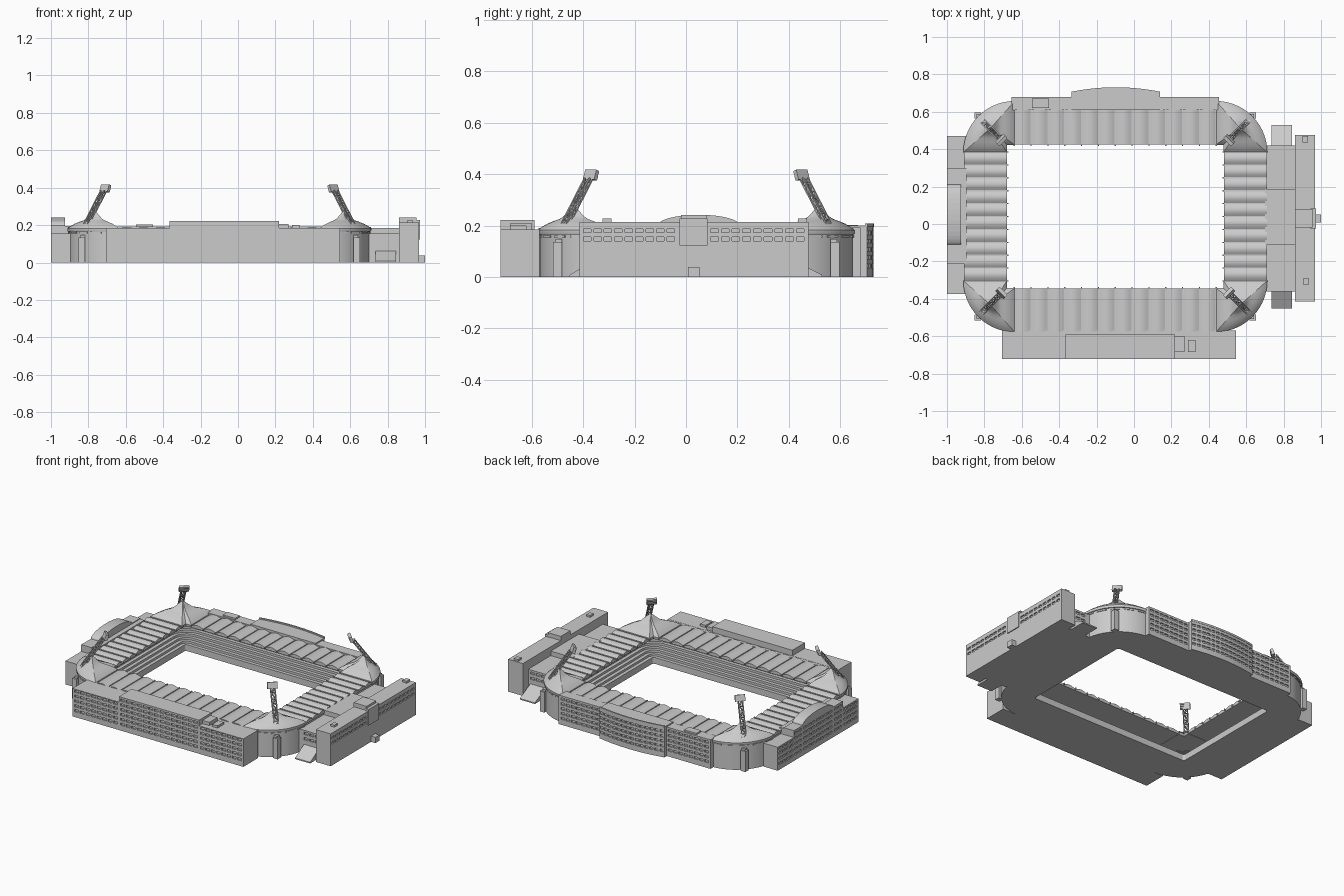
import bpy, bmesh
from math import sin, cos, pi, sqrt
from mathutils import Vector

if "Cube" in bpy.data.objects:
    bpy.data.objects.remove(bpy.data.objects["Cube"])

CX, CY = -0.10, 0.04          # centre of the stadium bowl


def make(name, parts, smooth=False):
    me = bpy.data.meshes.new(name)
    bm = bmesh.new()
    for verts, faces in parts:
        vs = [bm.verts.new(v) for v in verts]
        for f in faces:
            bm.faces.new([vs[i] for i in f])
    bmesh.ops.recalc_face_normals(bm, faces=bm.faces)
    bm.to_mesh(me)
    bm.free()
    if smooth:
        me.shade_smooth()
        me.set_sharp_from_angle(angle=0.5)
    ob = bpy.data.objects.new(name, me)
    bpy.context.collection.objects.link(ob)
    return ob


def loft(loops, closed=False, caps=True):
    n, m = len(loops[0]), len(loops)
    faces = []
    for k in range(m if closed else m - 1):
        a, b = k * n, ((k + 1) % m) * n
        faces += [(a + i, a + (i + 1) % n, b + (i + 1) % n, b + i) for i in range(n)]
    if caps and not closed:
        faces += [tuple(range(n)), tuple(range((m - 1) * n, m * n))]
    return [p for l in loops for p in l], faces


def prism(pts, axis, a0, a1):
    place = {'x': lambda u, v, a: (a, u, v), 'y': lambda u, v, a: (u, a, v),
             'z': lambda u, v, a: (u, v, a)}[axis]
    return loft([[place(u, v, a) for u, v in pts] for a in (a0, a1)])


def box(x0, x1, y0, y1, z0, z1):
    return prism([(x0, y0), (x1, y0), (x1, y1), (x0, y1)], 'z', z0, z1)


def beam(a, b, w, d=None):
    a, b, d = Vector(a), Vector(b), d or w
    q = (b - a).to_track_quat('Z', 'Y')
    offs = [q @ Vector((i * w / 2, j * d / 2, 0)) for i, j in ((-1, -1), (1, -1), (1, 1), (-1, 1))]
    return loft([[p + o for o in offs] for p in (a, b)])


def cut(ob, boxes):
    """Recess windows into a building."""
    cutter = make("window_cutter", boxes)
    cutter.hide_render = True
    mod = ob.modifiers.new("windows", 'BOOLEAN')
    mod.operation, mod.solver, mod.object = 'DIFFERENCE', 'EXACT', cutter
    dg = bpy.context.evaluated_depsgraph_get()
    ob.data = bpy.data.meshes.new_from_object(ob.evaluated_get(dg))
    ob.modifiers.clear()
    bpy.data.objects.remove(cutter)


def windows(axis, at, lo, hi, n, rows, h=0.015, depth=0.008):
    """Boxes straddling a wall; 'at' is a coordinate or a function of position."""
    out, pitch = [], (hi - lo) / n
    for i in range(n):
        c = lo + (i + 0.5) * pitch
        a = at(c) if callable(at) else at
        for z in rows:
            s = (c - pitch * .36, c + pitch * .36)
            t = (a - depth, a + depth)
            out.append(box(*(s + t if axis == 'x' else t + s), z - h / 2, z + h / 2))
    return out


def ring(hx, hy, r, z, n=12):
    pts = []
    for k, (sx, sy) in enumerate(((1, 1), (-1, 1), (-1, -1), (1, -1))):
        for i in range(n + 1):
            a = pi / 2 * (k + i / n)
            pts.append((CX + sx * (hx - r) + r * cos(a), CY + sy * (hy - r) + r * sin(a), z))
    return pts


# Bowl: outer wall and stepped seating down to the pitch opening
loops = [ring(.805, .61, .27, 0), ring(.805, .61, .27, .176), ring(.785, .59, .25, .176)]
ROWS = 9
for k in range(ROWS):
    z = .158 - .0145 * k
    for t in (k / ROWS, (k + 1) / ROWS):
        loops.append(ring(.785 - .2 * t, .59 - .2 * t, .25 - .235 * t, z))
loops.append(ring(.585, .39, .015, 0))
make("seating_bowl", [loft(loops, closed=True)], True)


# Scalloped roofs over the four straight stands
def roof(name, axis, lo, hi, n, outer, inner):
    p = (hi - lo) / n
    prof = [(lo, .168)]
    for i in range(n):
        prof += [(lo + p * (i + j / 6), .177 + .014 * sin(pi * j / 6)) for j in range(6)]
    prof += [(hi, .177), (hi, .168)]
    make(name, [prism(prof, 'y' if axis == 'x' else 'x', outer, inner)], True)
    tip = inner + (.008 if inner > outer else -.008)
    ribs = []
    for i in range(n + 1):
        c = lo + p * i
        place = (lambda v: (c, v, .178)) if axis == 'x' else (lambda v: (v, c, .178))
        ribs.append(beam(place(outer), place(tip), .006, .012))
    make(name + "_ribs", ribs)


roof("front_roof", 'x', -.64, .44, 12, -.575, -.345)
roof("back_roof", 'x', -.64, .44, 12, .62, .425)
roof("left_roof", 'y', -.305, .385, 10, -.91, -.68)
roof("right_roof", 'y', -.305, .385, 10, .71, .48)

# Four corners: tent roof, wall slits, stair pillar, leaning floodlight
AX, AY = .665, .475
base = [(.54 + .27 * cos(pi / 2 * i / 14), .345 + .27 * sin(pi / 2 * i / 14)) for i in range(15)]
base += [(.54, .5), (.54, .385), (.58, .385), (.58, .345), (.69, .345)]
profile = [(1, .166), (1.02, .172), (1.02, .182), (.9, .195), (.75, .207), (.58, .217),
           (.42, .225), (.3, .235), (.18, .252), (.08, .268), (.02, .274)]
for sx, sy, tag in ((-1, -1, "front_left"), (1, -1, "front_right"),
                    (-1, 1, "back_left"), (1, 1, "back_right")):
    P = lambda x, y, z: (CX + sx * x, CY + sy * y, z)
    make(tag + "_corner_roof", [loft([[P(AX + (x - AX) * t, AY + (y - AY) * t, z) for x, y in base]
                                      for t, z in profile])], True)
    arc = lambda a, r, z: P(.535 + r * cos(a), .34 + r * sin(a), z)
    slits = [beam(arc(pi / 2 * (k + .15) / 5, .271, .158), arc(pi / 2 * (k + .85) / 5, .271, .158), .008)
             for k in range(5)]
    make(tag + "_corner_slits", slits)
    make(tag + "_stair_pillar", [beam(P(.735, .54, 0), P(.735, .54, .135), .034),
                                 beam(P(.73, .535, .135), P(.73, .535, .147), .024)])
    # lattice mast
    foot, top = Vector((.715, .515, .195)), Vector((.618, .418, .385))
    perp, diag = Vector((1, -1, 0)) / sqrt(2), Vector((1, 1, 0)) / sqrt(2)
    at = lambda t, i, j: P(*(foot.lerp(top, t) + perp * .013 * i + diag * .009 * j))
    parts = [beam(at(0, i, j), at(1, i, j), .006) for i in (-1, 1) for j in (-1, 1)]
    N = 7
    for k in range(N):
        s = 1 if k % 2 else -1
        for j in (-1, 1):
            parts.append(beam(at(k / N, s, j), at((k + 1) / N, -s, j), .004))
            parts.append(beam(at(k / N, -1, j), at(k / N, 1, j), .004))
            parts.append(beam(at(k / N, j, s), at((k + 1) / N, j, -s), .004))
    make(tag + "_mast", parts)
    # lamp head: tilted panel with lamp rows
    up = Vector((-.25, -.25, 1)).normalized()
    c = Vector((.61, .41, .396))
    out = perp.cross(up)
    if out.dot(diag) > 0:
        out = -out
    H = lambda u, v, w: P(*(c + perp * u + up * v + out * w))

    def slab(u, v0, v1, w0, w1):
        return loft([[H(a, b, w) for a, b in ((-u, v0), (u, v0), (u, v1), (-u, v1))] for w in (w0, w1)])
    make(tag + "_lamp_head", [slab(.031, -.02, .02, -.008, .008)] +
         [slab(.027, v - .004, v + .004, .008, .013) for v in (-.012, 0, .012)])

# Front building with raised middle
F = [.043, .075, .107, .139, .171]
ob = make("front_building", [prism([(-.705, 0), (.545, 0), (.545, .185), (.22, .185), (.22, .222),
                                    (-.365, .222), (-.365, .185), (-.705, .185)], 'y', -.722, -.59)])
cut(ob, windows('x', -.722, -.695, -.37, 8, F) + windows('x', -.722, -.36, .215, 14, F + [.202]) +
    windows('x', -.722, .225, .535, 8, F))
make("front_building_rear", [box(-.705, .545, -.592, -.57, 0, .184)])
make("front_roof_huts", [box(.22, .27, -.685, -.60, .18, .207), box(.29, .33, -.685, -.62, .18, .2)])

# Back building: two wings and a bowed centre
bow = lambda x: .705 + .024 * (1 - ((x + .0975) / .2375) ** 2)
for tag, x0, x1 in (("left", -.655, -.33), ("right", .135, .455)):
    ob = make("back_%s_wing" % tag, [box(x0, x1, .61, .68, 0, .192)])
    cut(ob, windows('x', .68, x0 + .01, x1 - .01, 8, F))
xs = [-.335 + .475 * i / 14 for i in range(15)]
ob = make("back_bowed_centre", [prism([(-.335, .61)] + [(x, bow(x)) for x in xs] + [(.14, .61)],
                                      'z', 0, .2)])
cut(ob, windows('x', bow, -.335, .14, 14, F))
make("back_parapet", [prism([(x, bow(x) + .002) for x in xs] + [(x, bow(x) - .008) for x in xs[::-1]],
                            'z', .195, .208)])
make("back_roof_hut", [box(-.545, -.455, .62, .67, .19, .202)])

# Left building: stepped heights with an arched centre
arch = [(.05 - .16 * cos(pi * i / 16), .2 + .042 * sin(pi * i / 16)) for i in range(17)]
ob = make("left_building", [prism([(-.375, 0), (-.375, .155), (-.21, .155), (-.21, .2)] + arch +
                                  [(.30, .2), (.30, .155), (.47, .155), (.47, 0)], 'x', -1, -.925)])
L = [.04, .075, .11]
cut(ob, windows('y', -1, -.365, -.215, 4, L + [.138]) + windows('y', -1, .305, .46, 4, L + [.138]) +
    windows('y', -1, -.205, -.115, 2, L + [.145, .178]) + windows('y', -1, .215, .295, 2, L + [.145, .178]) +
    windows('y', -1, -.105, .205, 7, L + [.145, .178]))
make("left_building_rear", [box(-.93, -.895, -.375, .47, 0, .155), box(-.93, -.895, -.21, .30, 0, .195)])

# Right building: link block, outer block, entrance tower and porch
ob = make("right_link", [prism([(-.36, 0), (-.36, .155), (-.11, .155), (-.11, .185), (.185, .185),
                                (.185, .155), (.42, .155), (.42, 0)], 'x', .70, .865)])
cut(ob, windows('x', -.36, .73, .85, 3, [.1, .135]) + windows('x', .42, .73, .85, 3, [.1, .135]))
ob = make("right_outer_block", [box(.86, .968, -.415, .477, 0, .214)])
R = [.147, .18]
cut(ob, windows('y', .968, -.405, -.04, 9, R) + windows('y', .968, .09, .465, 9, R))
make("entrance_tower", [box(.86, .955, -.02, .08, .2, .242), box(.945, .974, -.025, .083, .122, .228)])
make("entrance_porch", [box(.96, 1.0, .008, .052, 0, .038)])
make("right_roof_huts", [box(.905, .932, -.325, -.29, .21, .227), box(.9, .93, .435, .47, .21, .227)])

# Sloping ramps at both ends of the right link
for tag, y0, y1 in (("front", -.355, -.453), ("back", .415, .53)):
    make(tag + "_ramp", [prism([(y0, 0), (y0, .065), (y1, .008), (y1, 0)], 'x', .735, .845)])
